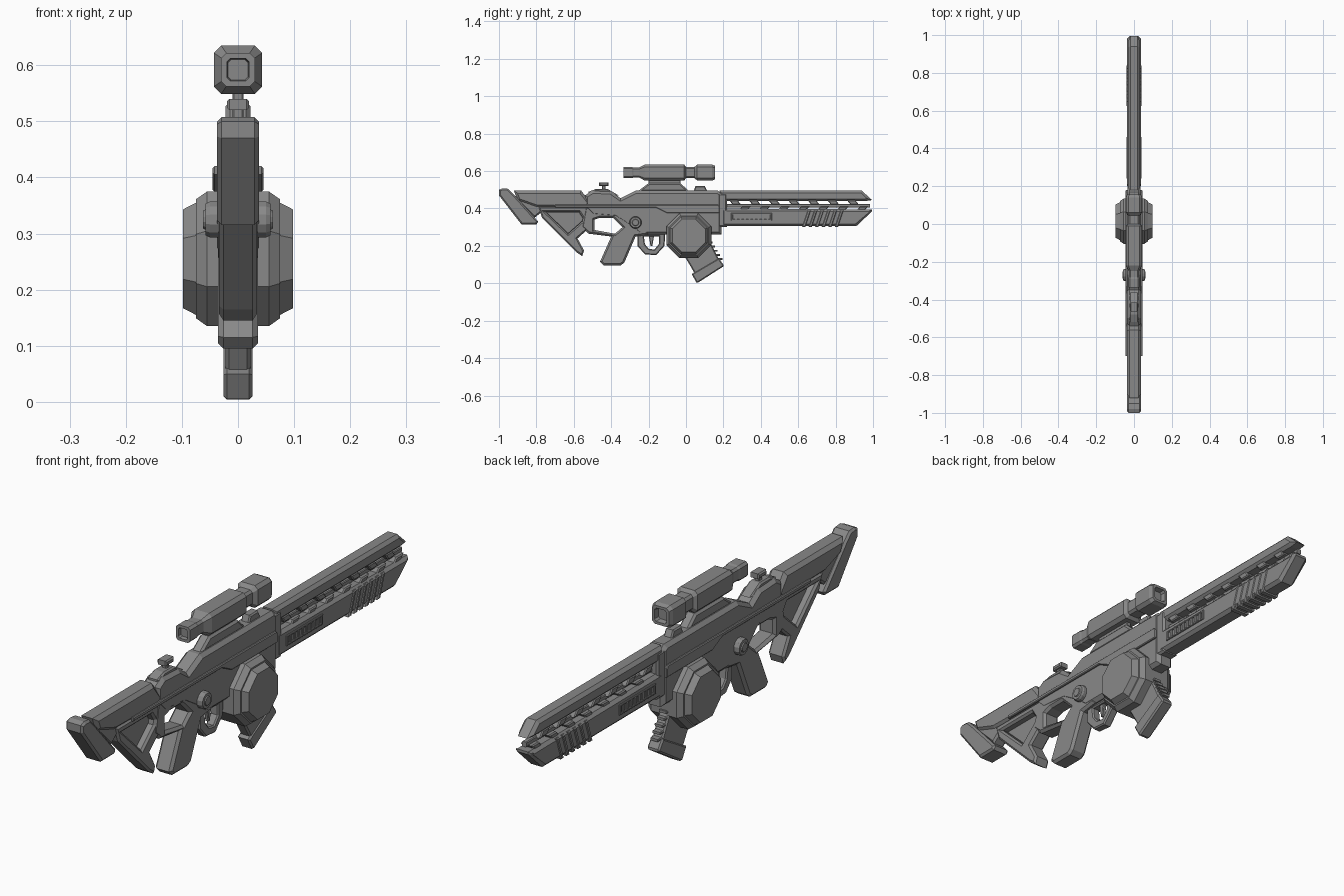
import bpy, math
from mathutils import Matrix, Vector

cube = bpy.data.objects.get("Cube")
if cube:
    bpy.data.objects.remove(cube, do_unlink=True)

grey = bpy.data.materials.new("gunmetal grey")
grey.use_nodes = True
grey.diffuse_color = (.25, .25, .25, 1)
grey.node_tree.nodes["Principled BSDF"].inputs["Base Color"].default_value = grey.diffuse_color

# Side profile axes: local x -> length, local y -> height, local z -> width
SIDE = Matrix(((0, 0, 1, 0), (1, 0, 0, 0), (0, 1, 0, 0), (0, 0, 0, 1)))


def wound(points, ccw):
    area = sum(a[0] * b[1] - b[0] * a[1] for a, b in zip(points, points[1:] + points[:1]))
    return points if (area > 0) == ccw else points[::-1]


def slab(name, outline, half, bevel=.008, holes=(), x=0):
    """Chamfered plate cut from a side profile, with optional openings."""
    curve = bpy.data.curves.new(name, 'CURVE')
    curve.dimensions, curve.fill_mode = '2D', 'BOTH'
    curve.extrude, curve.bevel_depth = half - bevel, bevel
    curve.bevel_resolution, curve.offset = 0, -bevel
    for i, pts in enumerate([outline, *holes]):
        pts = wound(list(pts), i == 0)
        spline = curve.splines.new('POLY')
        spline.points.add(len(pts) - 1)
        for p, (y, z) in zip(spline.points, pts):
            p.co = (y, z, 0, 1)
        spline.use_cyclic_u, spline.use_smooth = True, False
    temp = bpy.data.objects.new(name, curve)
    mesh = bpy.data.meshes.new_from_object(temp)
    bpy.data.objects.remove(temp)
    mesh.transform(Matrix.Translation((x, 0, 0)) @ SIDE)
    return finish(name, mesh)


def finish(name, mesh):
    mesh.materials.clear()
    mesh.materials.append(grey)
    for f in mesh.polygons:
        f.use_smooth = False
    obj = bpy.data.objects.new(name, mesh)
    bpy.context.collection.objects.link(obj)
    return obj


def loft(name, rings, close=True):
    """Skin a list of equal point rings."""
    n = len(rings[0])
    verts = [p for r in rings for p in r]
    faces = [(i * n + j, i * n + (j + 1) % n, (i + 1) * n + (j + 1) % n, (i + 1) * n + j)
             for i in range(len(rings) - 1) for j in range(n)]
    faces += [tuple(range(n))[::-1], tuple(range(len(verts) - n, len(verts)))]
    mesh = bpy.data.meshes.new(name)
    mesh.from_pydata(verts, [], faces)
    return finish(name, mesh)


def disc(name, y, z, steps, sides=8):
    """Stepped polygon disc across the body; steps are (x, radius to flat)."""
    def ring(x, r):
        r /= math.cos(math.pi / sides)
        return [(x, y + r * math.cos(a), z + r * math.sin(a))
                for a in ((k + .5) * math.tau / sides for k in range(sides))]
    both = [(-x, r) for x, r in reversed(steps)] + list(steps)
    return loft(name, [ring(*s) for s in both])


def tube(name, z, steps, cut=.3):
    """Square tube with cut corners along the length; steps are (y, half size)."""
    def ring(y, r):
        c = r * (1 - cut)
        return [(px, y, z + pz) for px, pz in
                ((r, -c), (r, c), (c, r), (-c, r), (-r, c), (-r, -c), (-c, -r), (c, -r))]
    return loft(name, [ring(*s) for s in steps])


def box(y0, y1, z0, z1, lean=0):
    return [(y0, z0), (y1, z0), (y1 + lean, z1), (y0 + lean, z1)]


# Stock
slab("butt_pad", [(-1, .47), (-1, .5), (-.98, .508), (-.95, .505), (-.92, .475), (-.79, .33),
                  (-.8, .315), (-.88, .315)], .037)
slab("butt_neck", [(-.93, .47), (-.78, .44), (-.76, .39), (-.81, .35)], .028)
slab("stock_top", [(-.92, .495), (-.56, .495), (-.51, .43), (-.53, .4), (-.8, .405), (-.9, .44)], .037, .014)
slab("stock_frame", [(-.79, .41), (-.5, .41), (-.49, .32), (-.58, .24), (-.545, .175), (-.555, .145),
                     (-.585, .165), (-.77, .35)], .034, .008,
     [[(-.75, .38), (-.57, .38), (-.545, .34), (-.63, .265)]])
slab("frame_web", [(-.75, .38), (-.57, .38), (-.545, .34), (-.63, .265)], .006, .002)

# Receiver with thumb opening and grip
slab("receiver", [(-.54, .4), (-.54, .47), (-.5, .495), (-.4, .49), (-.35, .455), (-.27, .495), (.17, .495),
                  (.19, .48), (.19, .26), (-.25, .26), (-.3, .3), (-.38, .35), (-.5, .36)], .037, .014)
slab("grip_frame", [(-.54, .41), (-.2, .41), (-.2, .26), (-.27, .25), (-.33, .11), (-.35, .095), (-.44, .095),
                    (-.46, .115), (-.4, .25), (-.52, .265), (-.56, .3)], .036, .01,
     [[(-.49, .34), (-.46, .35), (-.39, .35), (-.34, .3), (-.38, .265), (-.49, .285)]])
slab("trigger_guard", [(-.26, .28), (-.26, .2), (-.22, .155), (-.16, .15), (-.115, .2), (-.11, .28)], .018, .005,
     [[(-.225, .25), (-.22, .21), (-.2, .185), (-.17, .18), (-.145, .21), (-.145, .25)]])
slab("trigger", [(-.2, .26), (-.17, .26), (-.18, .2), (-.19, .2)], .008, .003)
for s, side in ((1, "left"), (-1, "right")):
    slab(side + "_rail", [(-.7, .42), (.17, .42), (.18, .41), (.18, .375), (-.1, .375), (-.16, .405), (-.7, .405)],
         .006, .003, x=s * .039)
disc("side_knob", -.27, .325, [(.05, .032), (.058, .028), (.058, .018), (.062, .016)], 12)

# Top deck, rear sight and front block
slab("deck", [(-.52, .49), (-.48, .505), (-.42, .505), (-.36, .47), (-.52, .46)], .024, .006)
slab("sight_post", box(-.45, -.43, .49, .53), .01, .003)
slab("sight_knob", box(-.465, -.415, .52, .54), .02, .005)
slab("top_lug", [(.04, .49), (.05, .52), (.1, .52), (.115, .49)], .018, .005)

# Scope and mount
slab("mount_base", [(-.26, .49), (-.2, .535), (-.03, .535), (.02, .49)], .022, .008)
slab("mount_neck", box(-.2, -.03, .53, .56), .01, .003)
tube("scope", .592, [(-.32, .018), (-.335, .02), (-.335, .03), (-.29, .03), (-.28, .027), (-.25, .027), (-.22, .043),
                     (-.01, .043), (0, .03), (.045, .03), (.05, .034), (.06, .043), (.14, .043),
                     (.155, .036), (.155, .026), (.135, .022)])

# Drum and angled magazine
disc("drum", .015, .255, [(.055, .12), (.075, .106), (.075, .1), (.098, .088)])
slab("magazine", [(-.005, .14), (.06, .03), (.185, .11), (.13, .22)], .022, .006)
slab("magazine_base", [(.03, .05), (.055, .005), (.065, .004), (.2, .09), (.2, .1), (.175, .135)], .026, .006)
for k in range(5):
    y, z = .186 - k * .013, .125 + k * .022
    slab("magazine_rib", box(y - .02, y + .008, z, z + .01), .018, .003)

# Barrel shroud, core and lower handguard
slab("barrel_shroud", [(.18, .495), (.94, .495), (.995, .445), (.96, .44), (.18, .44)], .031, .012)
slab("handguard", [(.19, .4), (.995, .395), (.995, .385), (.91, .305), (.19, .305)], .036, .012)
tube("barrel_core", .415, [(.15, .01), (.985, .01)])
slab("barrel_collar", box(.17, .22, .3, .48), .034, .008)
for k in range(7):
    y = .25 + k * .105
    slab("upper_spacer", box(y, y + .045, .42, .445, -.02), .026, .004)
    slab("lower_spacer", box(y + .03, y + .075, .39, .41, .02), .026, .004)
for s in (1, -1):
    slab("vent_frame", box(.24, .46, .335, .375), .004, .002, [box(.25, .45, .343, .367)], x=s * .037)
    for k in range(8):
        y = .262 + k * .024
        slab("vent_bar", box(y, y + .012, .34, .37), .003, .001, x=s * .037)
for k in range(6):
    y = .62 + k * .035
    slab("grip_rib", box(y, y + .018, .3, .39, .03), .039, .004)
